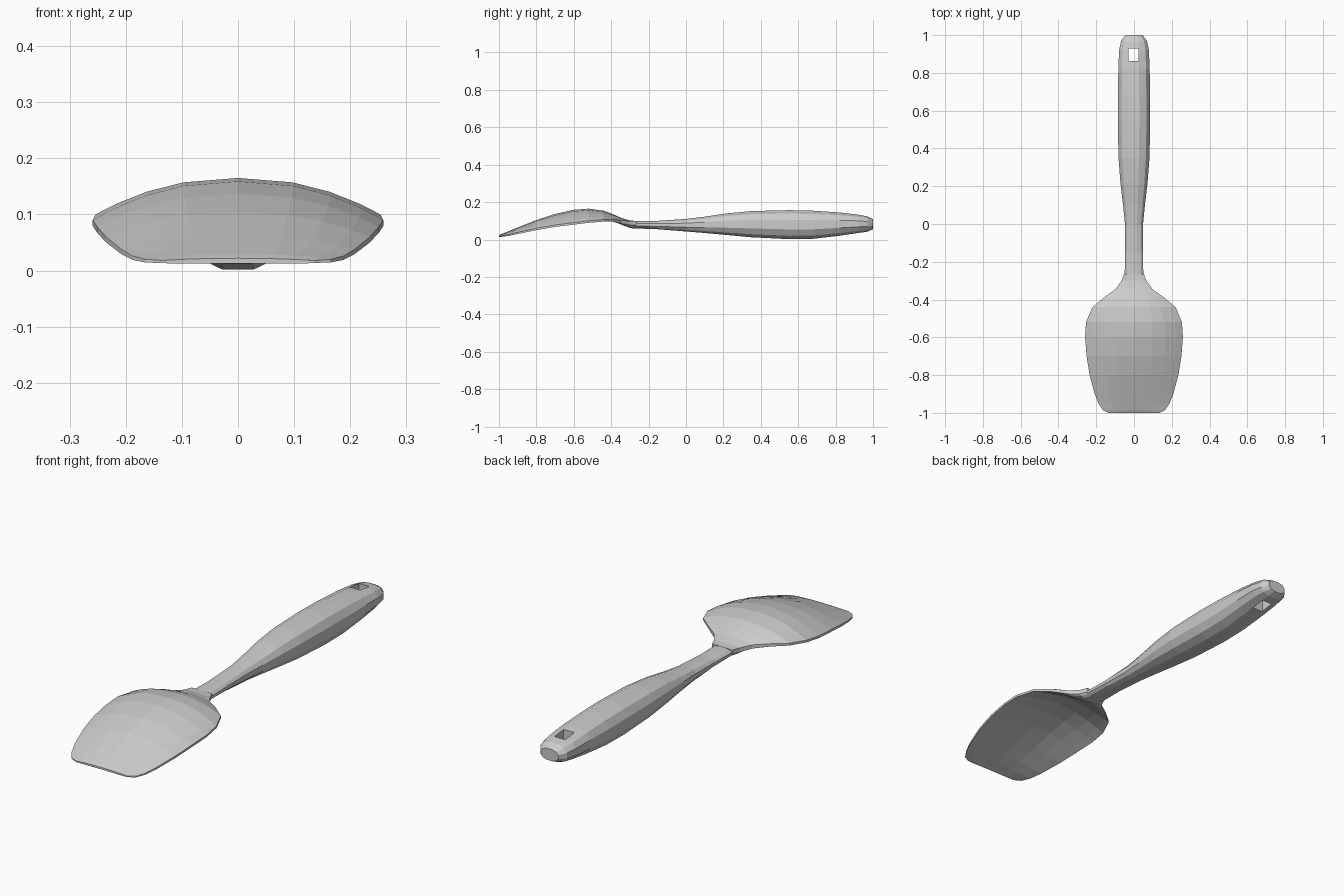
import bpy, bmesh
from math import cos, sin, pi

if "Cube" in bpy.data.objects:
    bpy.data.objects.remove(bpy.data.objects["Cube"])


def loft(name, rings):
    """Skin a list of equal-length closed rings and cap both ends."""
    bm = bmesh.new()
    loops = [[bm.verts.new(p) for p in ring] for ring in rings]
    n = len(loops[0])
    for a, b in zip(loops, loops[1:]):
        for i in range(n):
            j = (i + 1) % n
            bm.faces.new((a[i], a[j], b[j], b[i]))
    bm.faces.new(loops[0])
    bm.faces.new(loops[-1])
    bmesh.ops.recalc_face_normals(bm, faces=bm.faces)
    mesh = bpy.data.meshes.new(name)
    bm.to_mesh(mesh)
    bm.free()
    obj = bpy.data.objects.new(name, mesh)
    bpy.context.collection.objects.link(obj)
    return obj


def power(v, e):
    return abs(v) ** e * (1 if v >= 0 else -1)


# Handle: rounded cross-sections as (y, half width, bottom z, top z)
handle_stations = [
    (-0.29, 0.050, 0.060, 0.098), (-0.15, 0.047, 0.055, 0.100),
    (0.00, 0.048, 0.043, 0.110), (0.10, 0.058, 0.035, 0.122),
    (0.22, 0.072, 0.024, 0.140), (0.35, 0.082, 0.012, 0.152),
    (0.55, 0.086, 0.002, 0.157), (0.68, 0.085, 0.004, 0.154),
    (0.82, 0.083, 0.020, 0.145), (0.92, 0.079, 0.035, 0.133),
    (0.97, 0.068, 0.042, 0.124), (1.00, 0.045, 0.055, 0.108),
]
sides = 12
rings = []
for y, w, lo, hi in handle_stations:
    ring = []
    for k in range(sides):
        a = 2 * pi * (k + 0.5) / sides
        ring.append((w * power(cos(a), 0.85) / 0.971,
                     y,
                     (lo + hi) / 2 + (hi - lo) / 2 * power(sin(a), 0.85) / 0.971))
    rings.append(ring)
handle = loft("handle", rings)

# Hanging hole cut through the handle end
bpy.ops.mesh.primitive_cube_add(size=1, location=(-0.003, 0.895, 0.08))
cutter = bpy.context.object
cutter.name = "hole_cutter"
cutter.scale = (0.054, 0.066, 0.4)
cutter.hide_render = True
mod = handle.modifiers.new("hanging_hole", 'BOOLEAN')
mod.operation = 'DIFFERENCE'
mod.solver = 'EXACT'
mod.object = cutter
bpy.context.view_layer.objects.active = handle
bpy.ops.object.modifier_apply(modifier=mod.name)
bpy.data.objects.remove(cutter)

# Blade: arched thin shell as (y, half width, crown z, edge z, thickness)
blade_stations = [
    (-1.000, 0.135, 0.022, 0.018, 0.009), (-0.985, 0.165, 0.030, 0.020, 0.011),
    (-0.950, 0.188, 0.044, 0.026, 0.014), (-0.900, 0.208, 0.064, 0.038, 0.017),
    (-0.800, 0.235, 0.104, 0.060, 0.020), (-0.700, 0.251, 0.137, 0.078, 0.021),
    (-0.600, 0.259, 0.159, 0.090, 0.021), (-0.520, 0.254, 0.165, 0.100, 0.021),
    (-0.440, 0.220, 0.154, 0.107, 0.022), (-0.390, 0.160, 0.135, 0.108, 0.026),
    (-0.345, 0.098, 0.115, 0.103, 0.034), (-0.300, 0.066, 0.102, 0.098, 0.040),
    (-0.265, 0.052, 0.099, 0.098, 0.040),
]
columns = [-1, -0.86, -0.64, -0.38, 0, 0.38, 0.64, 0.86, 1]
rings = []
for y, w, crown, edge, t in blade_stations:
    top, bottom = [], []
    for u in columns:
        z = crown - (crown - edge) * abs(u) ** 2.2
        thick = t * (1 - 0.5 * abs(u) ** 4)
        top.append((u * w, y, z))
        bottom.append((u * w, y, z - thick))
    rings.append(top + bottom[::-1])
loft("blade", rings)
